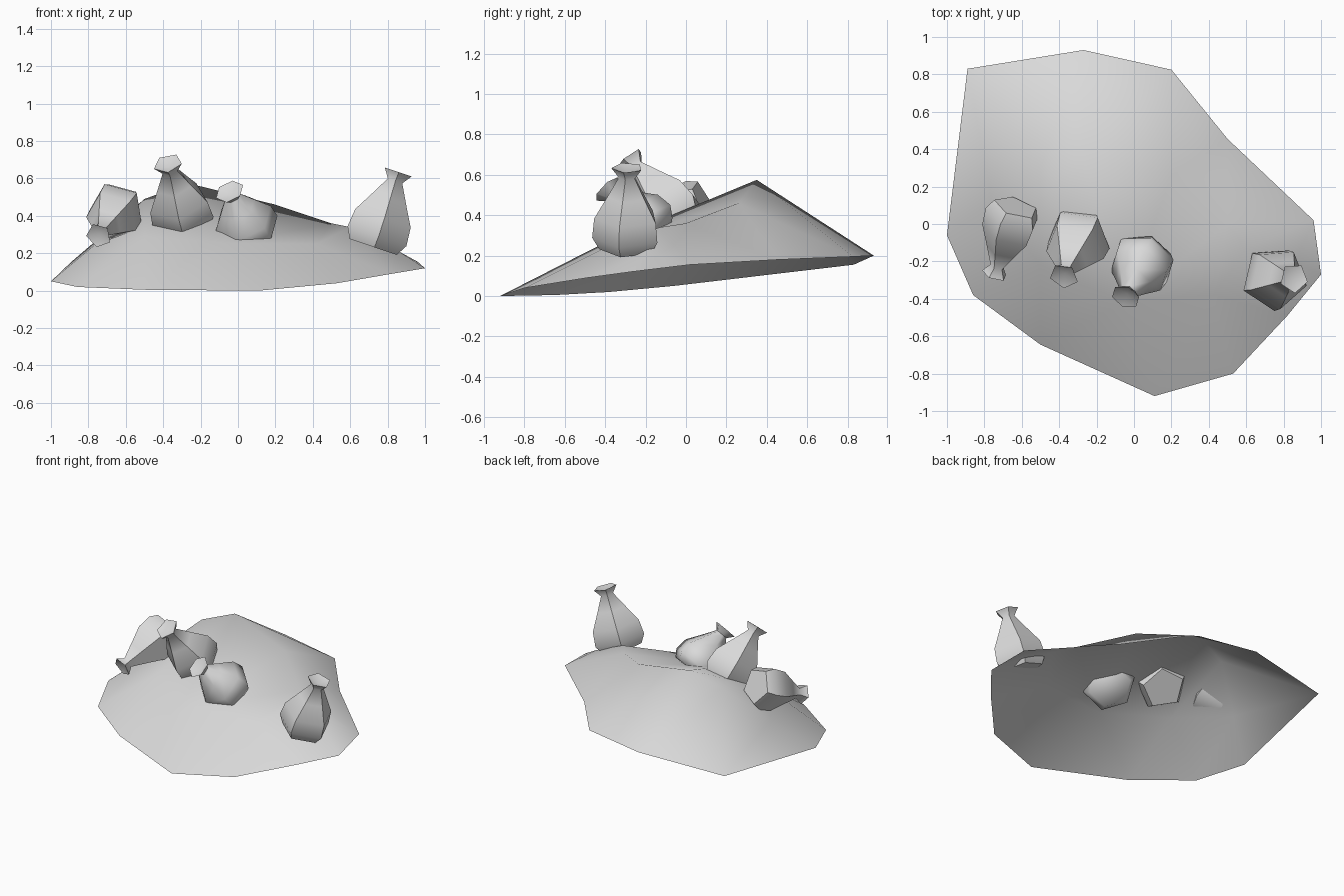
import bpy, bmesh, math
from mathutils import Vector
from mathutils.geometry import delaunay_2d_cdt

cube = bpy.data.objects.get("Cube")
if cube:
    bpy.data.objects.remove(cube, do_unlink=True)

# One plain grey for everything
grey = bpy.data.materials.new("plain_grey")
grey.use_nodes = True
colour = (0.7, 0.7, 0.7, 1)
grey.diffuse_color = colour
grey.node_tree.nodes["Principled BSDF"].inputs["Base Color"].default_value = colour


def add_object(name, mesh, angle):
    mesh.materials.append(grey)
    obj = bpy.data.objects.new(name, mesh)
    bpy.context.collection.objects.link(obj)
    bpy.ops.object.select_all(action="DESELECT")
    obj.select_set(True)
    bpy.context.view_layer.objects.active = obj
    bpy.ops.object.shade_smooth_by_angle(angle=math.radians(angle))
    return obj


# Mound: open sheet spanning a tilted rim, a ridge line and a few slope points
rim = [(-0.89, 0.83, 0.155), (-1, -0.06, 0.05), (-0.86, -0.38, 0.02),
       (-0.5, -0.645, 0.005), (0.11, -0.92, 0), (0.53, -0.8, 0.04),
       (0.82, -0.49, 0.09), (1, -0.27, 0.12), (0.96, 0.02, 0.155),
       (0.5, 0.455, 0.18), (0.2, 0.825, 0.195), (-0.27, 0.93, 0.2)]
ridge = [(-0.76, 0.12, 0.25), (-0.5, 0.3, 0.49), (-0.27, 0.35, 0.575),
         (0.2, 0.26, 0.46), (0.5, 0, 0.36), (0.6, -0.13, 0.34),
         (0.86, -0.2, 0.21)]
slope = [(-0.05, -0.42, 0.255), (0.42, -0.38, 0.25), (-0.5, -0.22, 0.29)]
points = [Vector(p) for p in rim + ridge + slope]
n = len(rim)
creases = [(i, i + 1) for i in range(n, n + len(ridge) - 1)]
flat, _, faces, origin, _, _ = delaunay_2d_cdt(
    [p.xy for p in points], creases, [list(range(n))], 1, 1e-5)
mesh = bpy.data.meshes.new("mound")
mesh.from_pydata([points[o[0]] for o in origin], [], faces)
add_object("mound", mesh, 80)

# Sack profile: distance along the axis, radius
PROFILE = [(0, 0.14), (0.06, 0.175), (0.16, 0.165),
           (0.27, 0.1), (0.37, 0.043), (0.42, 0.08)]


def sack(name, base, mouth, sides, spin, size=1.0):
    base, mouth = Vector(base), Vector(mouth)
    axis = mouth - base
    turn = Vector((0, 0, 1)).rotation_difference(axis)
    stretch = axis.length / PROFILE[-1][0]
    bm = bmesh.new()
    rings = []
    for along, radius in PROFILE:
        ring = []
        for k in range(sides):
            a = math.radians(spin) + math.tau * k / sides
            local = Vector((radius * size * math.cos(a),
                            radius * size * math.sin(a), along * stretch))
            ring.append(bm.verts.new(base + turn @ local))
        rings.append(ring)
    for low, high in zip(rings, rings[1:]):
        for k in range(sides):
            j = (k + 1) % sides
            bm.faces.new((low[k], low[j], high[j], high[k]))
    bm.faces.new(rings[0][::-1])
    # Shallow dip in the mouth
    dip = bm.verts.new(mouth - axis.normalized() * 0.025)
    for k in range(sides):
        bm.faces.new((rings[-1][k], rings[-1][(k + 1) % sides], dip))
    mesh = bpy.data.meshes.new(name)
    bm.to_mesh(mesh)
    bm.free()
    return add_object(name, mesh, 60)


sack("sack_lying", (-0.63, 0.09, 0.46), (-0.745, -0.27, 0.295), 5, 20, 0.88)
sack("sack_leaning", (-0.28, -0.03, 0.35), (-0.375, -0.28, 0.68), 5, 50)
sack("sack_slumped", (0.07, -0.16, 0.29), (-0.045, -0.39, 0.53), 6, 10)
sack("sack_upright", (0.72, -0.29, 0.235), (0.855, -0.29, 0.635), 5, 58)
